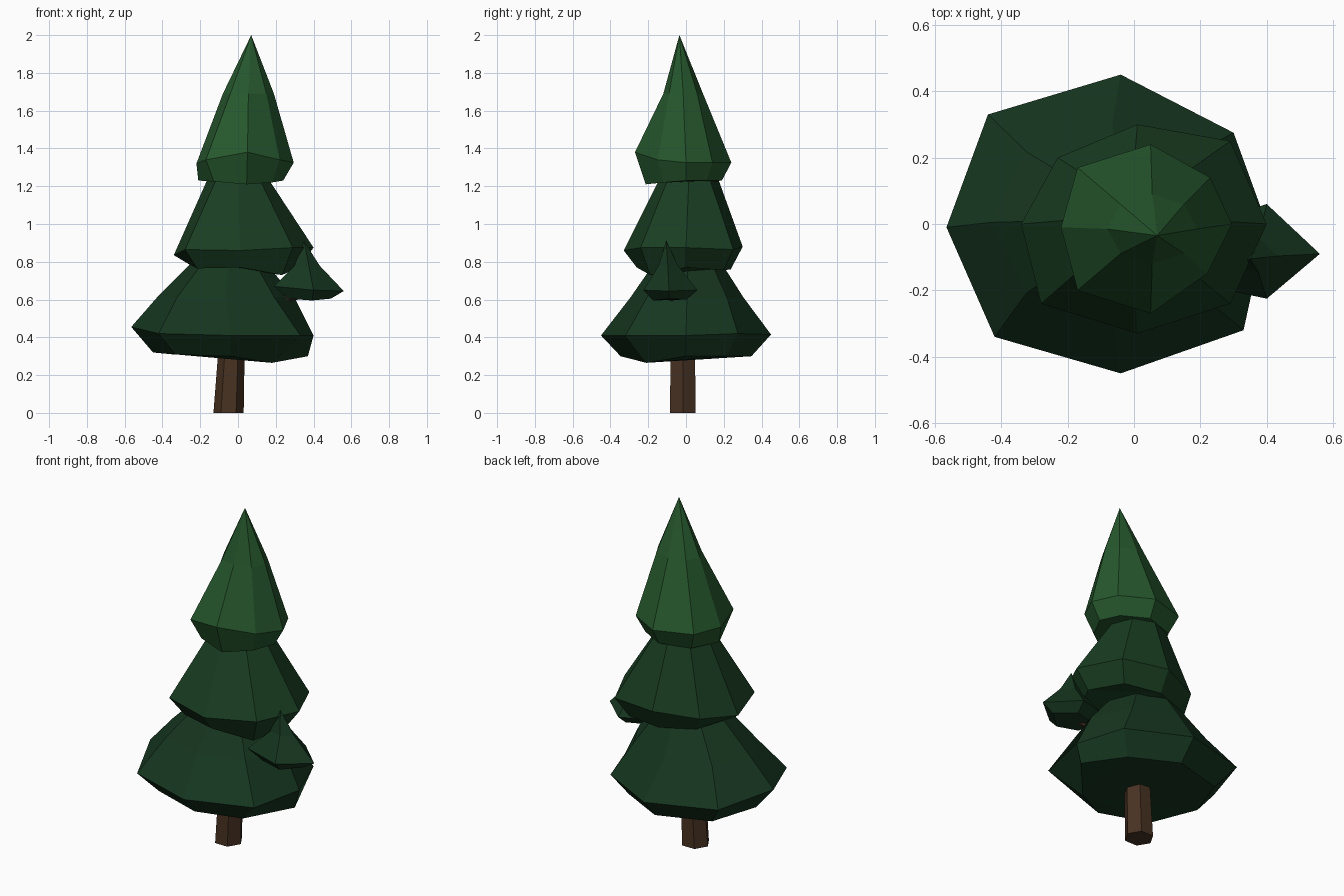
import bpy, bmesh, math
from mathutils import Vector


def material(name, rgb):
    m = bpy.data.materials.new(name)
    m.diffuse_color = (*rgb, 1)
    return m


def loft(name, rings, mat):
    """Skin a stack of equal-sized rings; a one-point ring becomes a tip."""
    bm = bmesh.new()
    vs = [[bm.verts.new(p) for p in r] for r in rings]
    for a, b in zip(vs, vs[1:]):
        n = len(a)
        for i in range(n):
            j = (i + 1) % n
            if len(b) == 1:
                bm.faces.new((a[i], a[j], b[0]))
            else:
                bm.faces.new((a[i], a[j], b[j], b[i]))
    bm.faces.new(vs[0][::-1])
    if len(vs[-1]) > 2:
        bm.faces.new(vs[-1])
    bmesh.ops.triangulate(bm, faces=[f for f in bm.faces if len(f.verts) > 4])
    bmesh.ops.recalc_face_normals(bm, faces=bm.faces)
    me = bpy.data.meshes.new(name)
    bm.to_mesh(me)
    bm.free()
    me.materials.append(mat)
    ob = bpy.data.objects.new(name, me)
    bpy.context.collection.objects.link(ob)
    return ob


def inset(ring, cx, cy, s, zs):
    """Copy of a ring scaled about (cx, cy) at the given heights."""
    return [(cx + (x - cx) * s, cy + (y - cy) * s, z) for (x, y, _), z in zip(ring, zs)]


def ellipse(cx, cy, rx, ry, z, n=8):
    return [(cx + rx * math.cos(math.tau * i / n), cy + ry * math.sin(math.tau * i / n), z)
            for i in range(n)]


bark = material("bark", (0.066, 0.032, 0.016))
dark = material("dark_green", (0.008, 0.037, 0.014))
mid = material("mid_green", (0.010, 0.048, 0.016))
light = material("light_green", (0.019, 0.096, 0.026))

# Trunk: slightly leaning hexagonal post
loft("trunk", [ellipse(-0.05, -0.017, 0.08, 0.078, 0, 6),
               ellipse(-0.035, -0.017, 0.07, 0.075, 0.32, 6),
               ellipse(-0.01, -0.01, 0.06, 0.06, 0.7, 6)], bark)

# Bottom foliage tier
w = [(0.40, 0, 0.41), (0.30, 0.275, 0.42), (-0.04, 0.45, 0.415), (-0.44, 0.33, 0.43),
     (-0.565, -0.01, 0.455), (-0.42, -0.34, 0.42), (-0.04, -0.45, 0.41), (0.33, -0.32, 0.41)]
low = inset(w, -0.04, 0, 0.77, [0.30, 0.30, 0.30, 0.31, 0.32, 0.31, 0.30, 0.265])
low[0] = (0.37, 0, 0.30)
low[4] = (-0.45, -0.01, 0.32)
low[7] = (0.18, -0.21, 0.265)
shoulder = ellipse(-0.065, 0.005, 0.365, 0.30, 0.61)
loft("bottom_foliage", [low, w, shoulder,
                        ellipse(-0.05, 0.01, 0.20, 0.18, 0.79)], dark)

# Middle foliage tier
w = [(0.40, 0, 0.875), (0.29, 0.25, 0.865), (0.01, 0.30, 0.88), (-0.23, 0.20, 0.86),
     (-0.34, 0, 0.835), (-0.28, -0.24, 0.865), (0.01, -0.33, 0.86), (0.29, -0.24, 0.875)]
low = inset(w, 0.02, 0, 0.79, [0.77, 0.755, 0.76, 0.77, 0.79, 0.765, 0.77, 0.73])
loft("middle_foliage", [low, w, ellipse(0.0, 0.015, 0.16, 0.155, 1.24)], mid)

# Top foliage tier with pointed tip
w = [(0.295, 0, 1.325), (0.23, 0.14, 1.325), (0.05, 0.24, 1.325), (-0.17, 0.17, 1.33),
     (-0.22, -0.01, 1.32), (-0.17, -0.20, 1.34), (0.05, -0.27, 1.38), (0.22, -0.15, 1.34)]
low = inset(w, 0.03, 0, 0.79, [1.23, 1.23, 1.23, 1.225, 1.23, 1.225, 1.21, 1.22])
low[4] = (-0.21, -0.01, 1.23)
loft("top_foliage", [low, w, ellipse(0.055, -0.015, 0.135, 0.105, 1.69),
                     [(0.07, -0.035, 2.0)]], light)

# Small side sprig
w = [(0.56, -0.09, 0.645), (0.40, 0.06, 0.65), (0.24, 0.01, 0.66),
     (0.19, -0.18, 0.67), (0.40, -0.225, 0.65)]
low = inset(w, 0.38, -0.09, 0.62, [0.605, 0.60, 0.605, 0.605, 0.595])
loft("side_sprig", [low, w, inset(w, 0.36, -0.10, 0.36, [0.78] * 5),
                    [(0.35, -0.105, 0.91)]], dark)

# Short twig joining the sprig to the trunk
a, b = Vector((0.0, -0.03, 0.56)), Vector((0.35, -0.09, 0.63))
rings = []
for p in (a, b):
    rings.append([(p.x, p.y + 0.025 * math.cos(math.tau * i / 5),
                   p.z + 0.025 * math.sin(math.tau * i / 5)) for i in range(5)])
loft("side_twig", rings, bark)
